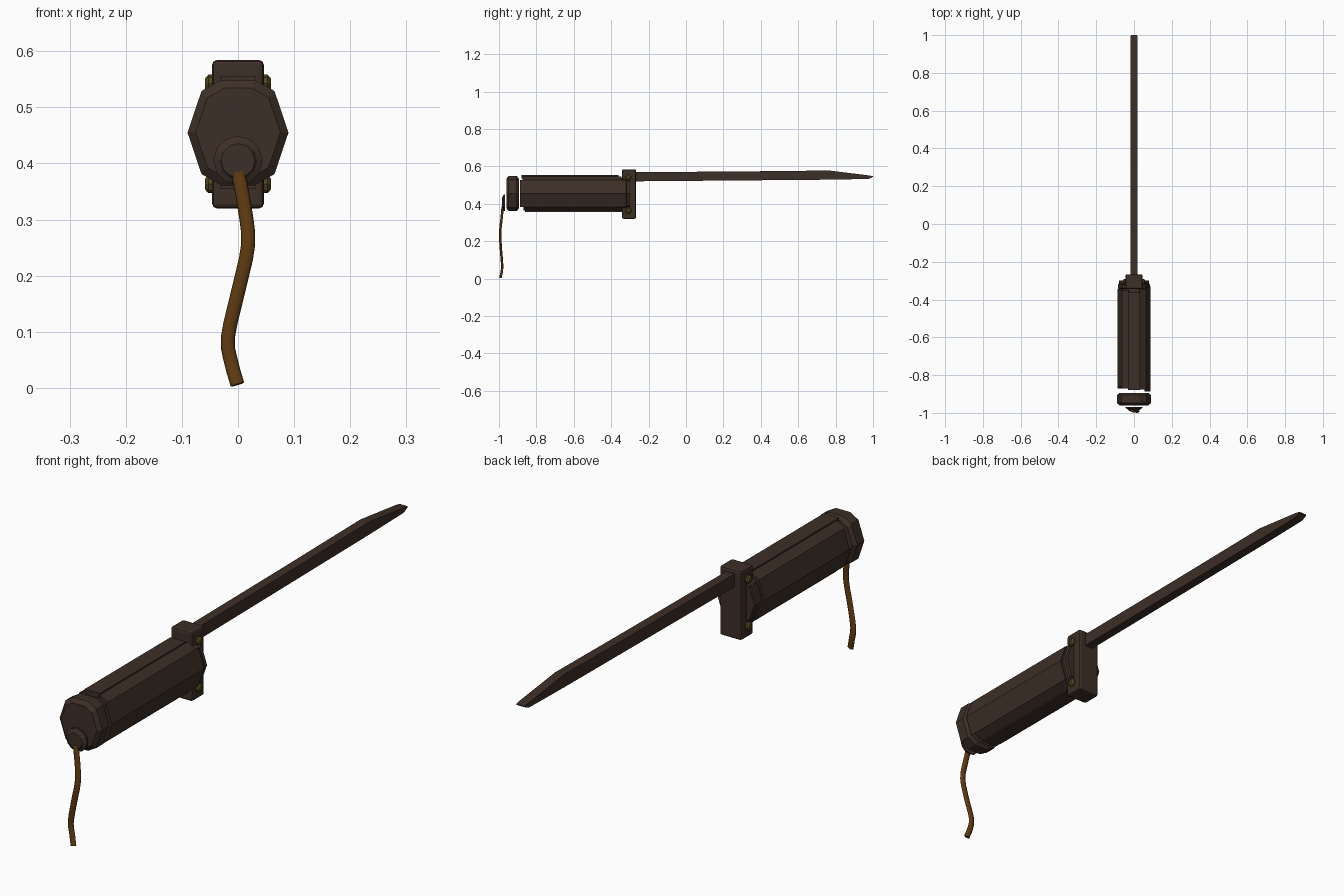
import bpy, bmesh, math
from mathutils import Vector

if "Cube" in bpy.data.objects:
    bpy.data.objects.remove(bpy.data.objects["Cube"])


def material(name, rgb):
    m = bpy.data.materials.new(name)
    m.diffuse_color = (*rgb, 1)
    m.use_nodes = True
    m.node_tree.nodes["Principled BSDF"].inputs["Base Color"].default_value = m.diffuse_color
    return m


WOOD = material("dark brown", (0.046, 0.028, 0.020))
CORD = material("tan leather", (0.115, 0.044, 0.006))
BRASS = material("dull brass", (0.085, 0.060, 0.014))


def finish(name, bm, mat, bevel=0):
    bmesh.ops.recalc_face_normals(bm, faces=bm.faces)
    me = bpy.data.meshes.new(name)
    bm.to_mesh(me)
    bm.free()
    me.materials.append(mat)
    ob = bpy.data.objects.new(name, me)
    bpy.context.collection.objects.link(ob)
    if bevel:
        mod = ob.modifiers.new("bevel", 'BEVEL')
        mod.width, mod.segments = bevel, 2
    return ob


def loft(name, rings, mat, bevel=0):
    """Skin a list of equal-sized point rings and cap both ends."""
    bm = bmesh.new()
    vs = [[bm.verts.new(p) for p in r] for r in rings]
    n = len(vs[0])
    for a, b in zip(vs, vs[1:]):
        for i in range(n):
            j = (i + 1) % n
            bm.faces.new((a[i], a[j], b[j], b[i]))
    bm.faces.new(vs[0][::-1])
    bm.faces.new(vs[-1])
    return finish(name, bm, mat, bevel)


# Ten-sided grip section, as x and height about the grip axis
AXIS = 0.455
half = [(0.09, 0), (0.065, 0.074), (0.03, 0.094)]
upper = half + [(-x, z) for x, z in reversed(half)]
SECTION = upper + [(x, -z) for x, z in reversed(upper[1:-1])]


def section(y, s):
    return [(x * s, y, AXIS + z * s) for x, z in SECTION]


# Grip core and collar
loft("grip_core", [section(-0.865, 0.88), section(-0.30, 0.88)], WOOD)
loft("grip_collar", [section(-0.35, 0.82), section(-0.34, 0.93),
                     section(-0.32, 0.93), section(-0.305, 0.8)], WOOD)

# Grip slats, one per side, with uneven ends
ends = [(-0.888, -0.33), (-0.875, -0.345), (-0.88, -0.362), (-0.87, -0.35), (-0.862, -0.35),
        (-0.87, -0.345), (-0.862, -0.35), (-0.86, -0.335), (-0.87, -0.34), (-0.888, -0.33)]
for i, (y0, y1) in enumerate(ends):
    j = (i + 1) % 10
    k = 1.06 if i in (2, 7) else 0.98
    rings = []
    for y in (y0, y1):
        outer, inner = section(y, k), section(y, 0.85)
        rings.append([outer[i], outer[j], inner[j], inner[i]])
    loft("grip_slat", rings, WOOD)

# Pommel
loft("pommel", [section(-0.960, 0.84), section(-0.948, 1), section(-0.906, 1),
                section(-0.894, 0.86)], WOOD)


# Cord knob
def circle(y, r, zc, n=12):
    return [(r * math.cos(2 * math.pi * t / n), y, zc + r * math.sin(2 * math.pi * t / n))
            for t in range(n)]


loft("cord_knob", [circle(-0.985, 0.030, 0.405), circle(-0.980, 0.034, 0.405),
                   circle(-0.975, 0.044, 0.405), circle(-0.968, 0.044, 0.405)], WOOD)

# Hanging cord, following a smooth curve
path = [(0.000, -0.980, 0.385), (0.012, -0.986, 0.320), (0.018, -0.993, 0.255),
        (0.001, -0.991, 0.175), (-0.018, -0.984, 0.090), (-0.012, -0.984, 0.045),
        (-0.001, -0.992, 0.006)]
pts = [Vector(p) for p in path]
ext = [2 * pts[0] - pts[1]] + pts + [2 * pts[-1] - pts[-2]]
line = []
for a, b, c, d in zip(ext, ext[1:], ext[2:], ext[3:]):
    for s in range(3):
        t = s / 3
        line.append(0.5 * (2 * b + (c - a) * t + (2 * a - 5 * b + 4 * c - d) * t * t
                           + (3 * b - a - 3 * c + d) * t ** 3))
line.append(pts[-1])
rings = []
for i, p in enumerate(line):
    d = (line[min(i + 1, len(line) - 1)] - line[max(i - 1, 0)]).normalized()
    side = d.cross(Vector((0, 1, 0))).normalized()
    front = side.cross(d)
    rings.append([p + side * 0.0125 * math.cos(a) + front * 0.0065 * math.sin(a)
                  for a in [k * math.pi / 4 for k in range(8)]])
cord = loft("cord", rings, CORD)
for f in cord.data.polygons:
    f.use_smooth = len(f.vertices) == 4


# Guard block
def rect(y, w, z0, z1):
    return [(-w, y, z0), (w, y, z0), (w, y, z1), (-w, y, z1)]


loft("guard", [rect(-0.343, 0.046, 0.32, 0.584), rect(-0.267, 0.046, 0.32, 0.584)], WOOD, 0.008)

# Guard bolts on both sides
for sx in (-1, 1):
    for z in (0.542, 0.363):
        rings = [[(sx * x, -0.307 + r * math.cos(k * math.pi / 4),
                   z + r * math.sin(k * math.pi / 4)) for k in range(8)]
                 for x, r in ((0.040, 0.016), (0.053, 0.016), (0.059, 0.009))]
        loft("guard_bolt", rings, BRASS)

# Blade with a tapering tip
loft("blade", [rect(-0.29, 0.018, 0.520, 0.569), rect(0.30, 0.018, 0.525, 0.573),
               rect(0.765, 0.018, 0.529, 0.578), rect(0.975, 0.018, 0.533, 0.552),
               rect(1.0, 0.017, 0.544, 0.548)], WOOD)
